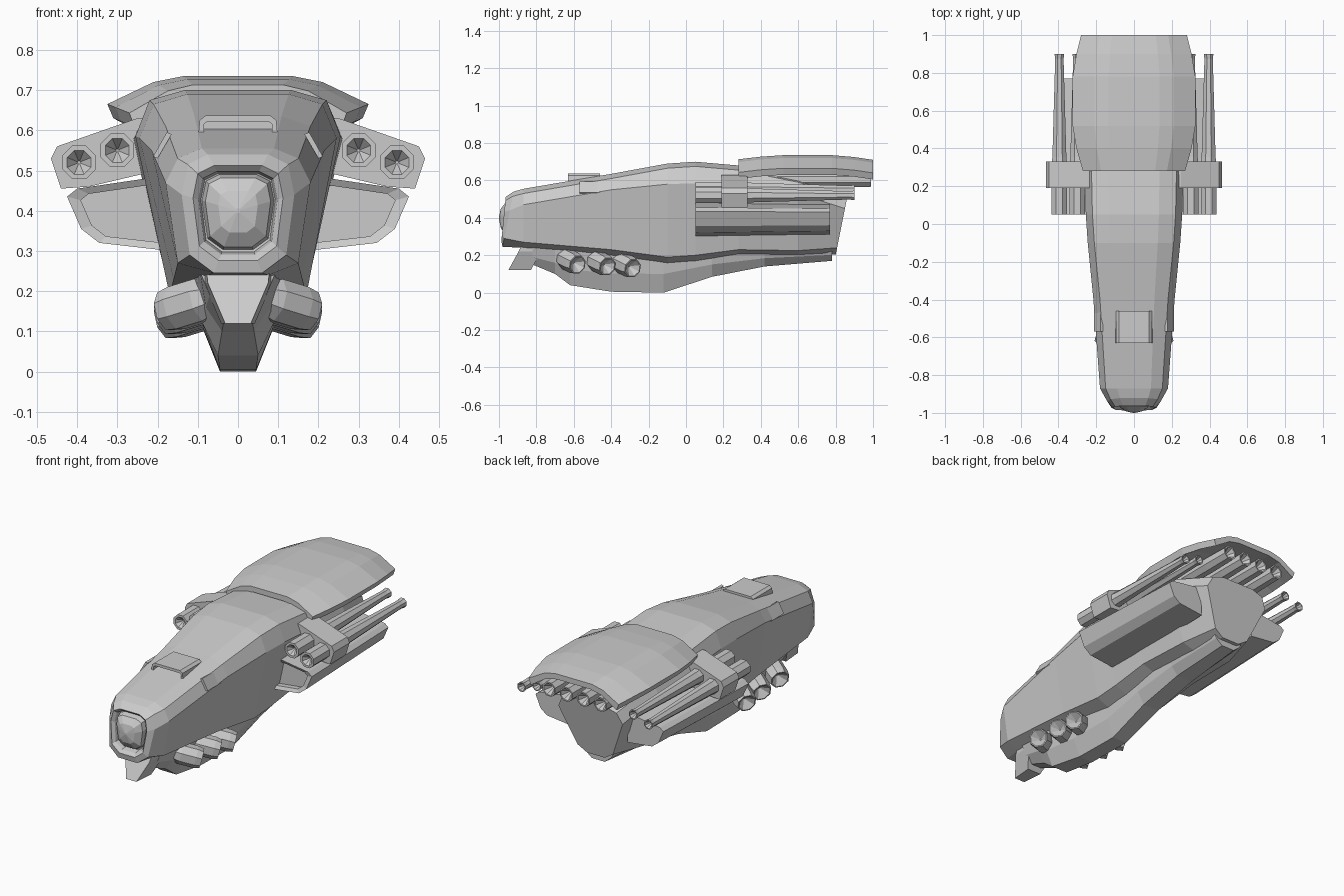
import bpy, bmesh, math
from mathutils import Vector

if "Cube" in bpy.data.objects:
    bpy.data.objects.remove(bpy.data.objects["Cube"], do_unlink=True)

GREY = (0.6, 0.6, 0.6, 1)
metal = bpy.data.materials.new("grey_metal")
metal.use_nodes = True
metal.diffuse_color = GREY
metal.node_tree.nodes["Principled BSDF"].inputs["Base Color"].default_value = GREY


def loft(name, rings):
    """Skin a row of equal loops and cap both ends."""
    bm = bmesh.new()
    loops = [[bm.verts.new(p) for p in ring] for ring in rings]
    n = len(loops[0])
    for a, b in zip(loops, loops[1:]):
        for i in range(n):
            j = (i + 1) % n
            bm.faces.new((a[i], a[j], b[j], b[i]))
    bm.faces.new(loops[0])
    bm.faces.new(loops[-1])
    bmesh.ops.recalc_face_normals(bm, faces=bm.faces)
    mesh = bpy.data.meshes.new(name)
    bm.to_mesh(mesh)
    bm.free()
    mesh.materials.append(metal)
    obj = bpy.data.objects.new(name, mesh)
    bpy.context.collection.objects.link(obj)
    return obj


def both(half):
    """Close a half section of (x, z) points with its mirror image."""
    return half + [(-x, z) for x, z in reversed(half)]


def at_y(section, y, lean=0.0):
    return [(x, y + lean * (z - 0.4), z) for x, z in section]


def scaled(section, k, cx=0.0, cz=0.4):
    return [(cx + (x - cx) * k, cz + (z - cz) * k) for x, z in section]


def tube(name, start, end, profile, sides=8):
    """Turned shape along start-end; profile holds (fraction, radius)."""
    start, end = Vector(start), Vector(end)
    axis = end - start
    u = axis.cross(Vector((0, 0, 1))).normalized()
    v = axis.cross(u).normalized()
    rings = []
    for t, r in profile:
        ring = []
        for i in range(sides):
            a = 2 * math.pi * (i + 0.5) / sides
            ring.append(start + axis * t + r * (u * math.cos(a) + v * math.sin(a)))
        rings.append(ring)
    return loft(name, rings)


# Main hull: y, top z, shoulder x z, widest x z, lower x z, bottom z
stations = [
    (-0.95, 0.54, 0.125, 0.515, 0.14, 0.44, 0.12, 0.29, 0.245),
    (-0.87, 0.555, 0.15, 0.53, 0.18, 0.47, 0.15, 0.27, 0.24),
    (-0.4, 0.635, 0.18, 0.61, 0.215, 0.55, 0.16, 0.23, 0.19),
    (-0.1, 0.69, 0.21, 0.665, 0.245, 0.58, 0.17, 0.19, 0.155),
    (0.05, 0.7, 0.22, 0.675, 0.255, 0.585, 0.17, 0.2, 0.165),
    (0.28, 0.68, 0.225, 0.655, 0.262, 0.575, 0.17, 0.23, 0.2),
    (0.6, 0.62, 0.22, 0.59, 0.25, 0.53, 0.16, 0.225, 0.2),
    (0.84, 0.53, 0.17, 0.51, 0.2, 0.45, 0.11, 0.24, 0.205),
]
sections = []
for y, top, sx, sz, wx, wz, lx, lz, bottom in stations:
    half = [(sx * 0.6, top), (sx, sz), (wx, wz), (lx, lz), (lx * 0.5, bottom)]
    sections.append((y, both(half)))
nose = sections[0][1]
rings = [at_y(scaled(nose, k), y, 0.1) for k, y in ((0.66, -0.93), (0.7, -0.96), (0.8, -0.975))]
for i, (y, sec) in enumerate(sections):
    lean = 0.2 if i in (0, len(sections) - 1) else 0
    rings.append(at_y(sec, y, lean))
loft("hull", rings)

# Faceted nose dome
loft("nose_dome", [at_y(scaled(nose, k), y)
                   for k, y in ((0.64, -0.93), (0.58, -0.965), (0.35, -0.99), (0.04, -1.0))])

# Belly keel: y, bottom z, bottom half width
keel = []
for y, z, w in ((-0.82, 0.15, 0.03), (-0.7, 0.1, 0.04), (-0.62, 0.04, 0.05),
                (-0.4, 0.005, 0.045), (-0.12, 0, 0.045), (0.14, 0.085, 0.05),
                (0.42, 0.14, 0.05), (0.78, 0.17, 0.04)):
    mid = z + (0.25 - z) * 0.4
    keel.append(at_y(both([(w, z), (w + 0.04, mid), (w + 0.065, 0.25)]), y))
loft("belly_keel", keel)

# Chin sensor under the nose, leaning forward
chin = []
for z, front, back, w in ((0.27, -0.87, -0.75, 0.08), (0.22, -0.895, -0.775, 0.075),
                          (0.12, -0.95, -0.83, 0.032)):
    chin.append([(w, front, z), (w + 0.01, back, z), (-w - 0.01, back, z), (-w, front, z)])
loft("chin_sensor", chin)

# Scoop on the forward roof, open at the front
scoop = [(0.1, 0.575), (0.095, 0.625), (0.08, 0.637)]
scoop_in = [(0.085, 0.575), (0.085, 0.615), (0.075, 0.622)]
loft("roof_scoop", [at_y(both(scoop_in), -0.59), at_y(both(scoop_in), -0.63),
                    at_y(both(scoop), -0.63), at_y(both(scoop), -0.46)])

# Curved armour shell over the tail
shell = both([(0.135, 0.735), (0.21, 0.72), (0.325, 0.665),
              (0.31, 0.63), (0.2, 0.69), (0.12, 0.705)])
shell_rings = []
for y, w, drop in ((0.28, 0.27, 0.022), (0.4, 0.305, 0.008), (0.52, 0.325, 0),
                   (0.78, 0.325, 0), (0.9, 0.305, 0.01), (1.0, 0.28, 0.025)):
    shell_rings.append(at_y([(x * w / 0.325, z - drop) for x, z in shell], y))
loft("tail_shell", shell_rings)

# Row of exhaust tubes under the shell
for i in range(4):
    x = (i - 1.5) * 0.107
    tube(f"exhaust_{i + 1}", (x, 0.45, 0.605), (x, 0.99, 0.605),
         ((0, 0.04), (0.7, 0.045), (1, 0.042), (1, 0.034), (0.9, 0.004)))

CLAMP = [(0.2, 0.63), (0.25, 0.63), (0.45, 0.56), (0.465, 0.53), (0.44, 0.455),
         (0.37, 0.46), (0.2, 0.5)]
POD = [(0.18, 0.48), (0.23, 0.48), (0.4, 0.455), (0.425, 0.435), (0.39, 0.355),
       (0.345, 0.32), (0.17, 0.3)]
BARREL = ((0.04, 0.004), (0, 0.032), (0, 0.045), (0.3, 0.045), (0.36, 0.04),
          (0.97, 0.024), (1, 0.028), (1, 0.022), (0.95, 0.004))
THRUSTER = ((0, 0.045), (0.3, 0.058), (0.8, 0.058), (1, 0.052), (1, 0.046), (0.75, 0.004))

for side, s in (("left", 1), ("right", -1)):
    # Gun pair and the clamp that holds it
    for kind, x, z in (("inner", 0.3, 0.55), ("outer", 0.395, 0.52)):
        tube(f"{side}_{kind}_barrel", (s * x, 0.05, z), (s * x, 0.9, z), BARREL)
    clamp = [(s * x, z) for x, z in CLAMP]
    loft(f"{side}_clamp", [at_y(clamp, 0.19), at_y(clamp, 0.33)])

    # Side pod with recessed front
    pod = [(s * x, z) for x, z in POD]
    inner = scaled(pod, 0.78, s * 0.27, 0.395)
    rear = scaled(pod, 0.88, s * 0.2, 0.4)
    loft(f"{side}_side_pod", [at_y(inner, 0.09), at_y(inner, 0.06), at_y(pod, 0.05),
                              at_y(rear, 0.77)])

    # Three angled thrusters beside the keel
    for i, y in enumerate((-0.58, -0.42, -0.285)):
        z = 0.155 - i * 0.01
        tube(f"{side}_thruster_{i + 1}", (s * 0.05, y - 0.08, z + 0.035),
             (s * 0.18, y, z - 0.005), THRUSTER)

    # Thin hatch plate on the forward flank
    plate = [(s * x, z) for x, z in ((0.165, 0.59), (0.177, 0.595), (0.211, 0.535), (0.2, 0.53))]
    loft(f"{side}_flank_hatch", [at_y(plate, -0.57), at_y(plate, -0.45)])
